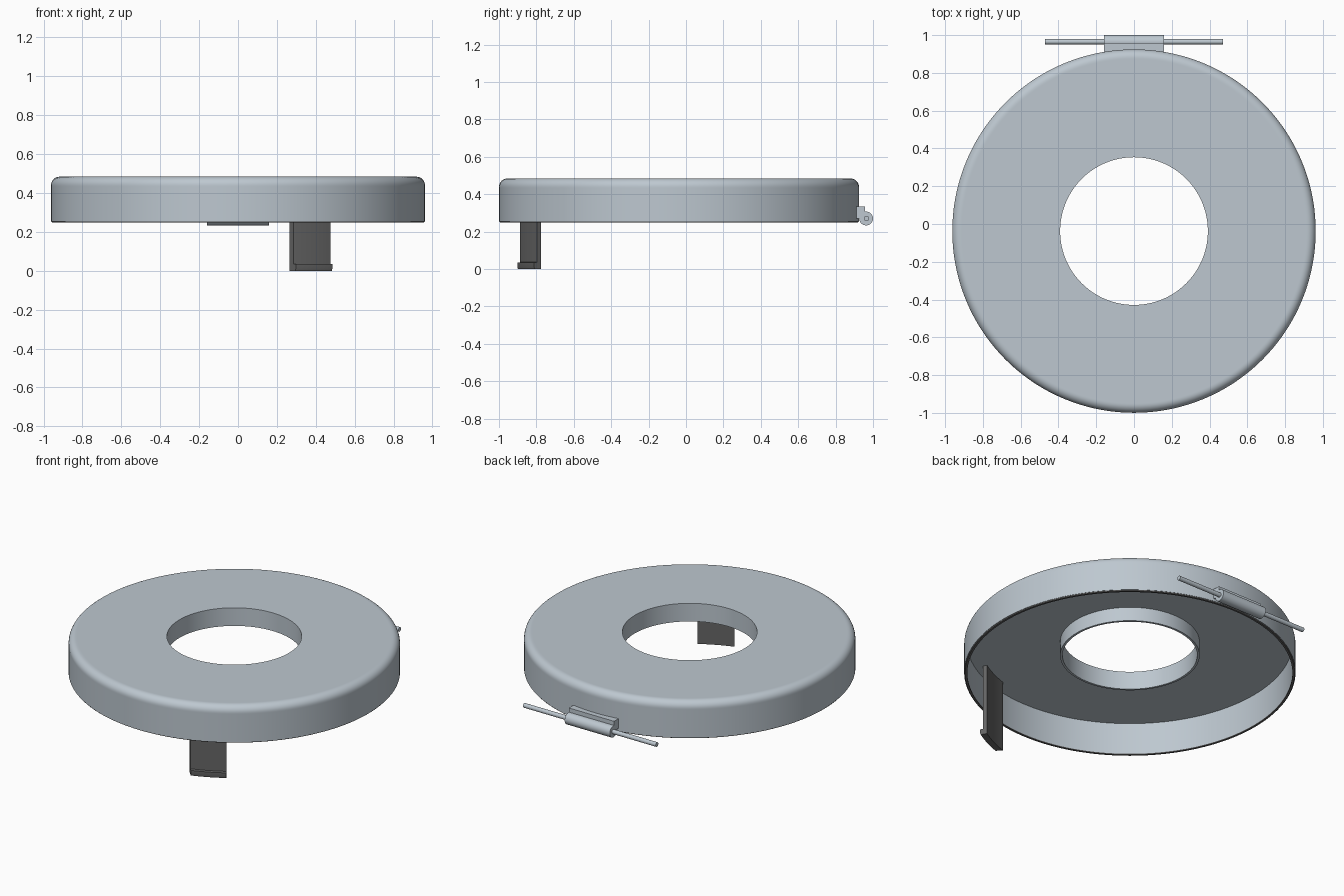
import bpy, bmesh, math
from mathutils import Vector

if "Cube" in bpy.data.objects:
    bpy.data.objects.remove(bpy.data.objects["Cube"])

CY = -0.0375  # centre of the ring in y


def material(name, rgb):
    m = bpy.data.materials.new(name)
    m.diffuse_color = (*rgb, 1)
    m.use_nodes = True
    m.node_tree.nodes["Principled BSDF"].inputs["Base Color"].default_value = m.diffuse_color
    return m


STEEL = material("blue_grey_metal", (0.51, 0.575, 0.63))
DARK = material("dark_grey_plastic", (0.13, 0.13, 0.13))


def finish(name, bm, mat, loc=(0, 0, 0)):
    bmesh.ops.recalc_face_normals(bm, faces=bm.faces)
    me = bpy.data.meshes.new(name)
    bm.to_mesh(me)
    bm.free()
    ob = bpy.data.objects.new(name, me)
    bpy.context.collection.objects.link(ob)
    ob.location = loc
    me.materials.append(mat)
    bpy.ops.object.select_all(action='DESELECT')
    ob.select_set(True)
    bpy.context.view_layer.objects.active = ob
    bpy.ops.object.shade_smooth_by_angle(angle=math.radians(30))
    return ob


def lathe(name, profile, mat, start, end, steps, loc, skew=0):
    """Sweep a closed (radius, z) profile between two angles in degrees.
    skew slants the start face, in degrees per unit of radius."""
    bm = bmesh.new()
    full = end - start >= 360
    r0 = min(r for r, z in profile)
    rings = []
    for i in range(steps if full else steps + 1):
        t = i / steps
        ring = []
        for r, z in profile:
            a = math.radians(start + (end - start) * t + skew * (r - r0) * (1 - t))
            ring.append(bm.verts.new((r * math.cos(a), r * math.sin(a), z)))
        rings.append(ring)
    n = len(profile)
    for i in range(steps):
        p, q = rings[i], rings[(i + 1) % len(rings)]
        for j in range(n):
            k = (j + 1) % n
            bm.faces.new((p[j], q[j], q[k], p[k]))
    if not full:
        bm.faces.new(rings[0])
        bm.faces.new(rings[-1])
    return finish(name, bm, mat, loc)


def extrude_x(name, profile, x0, x1, mat):
    """Extrude a closed (y, z) profile along x."""
    bm = bmesh.new()
    f = bm.faces.new([bm.verts.new((x0, y, z)) for y, z in profile])
    ext = bmesh.ops.extrude_face_region(bm, geom=[f])
    vs = [v for v in ext["geom"] if isinstance(v, bmesh.types.BMVert)]
    bmesh.ops.translate(bm, verts=vs, vec=Vector((x1 - x0, 0, 0)))
    return finish(name, bm, mat)


def circle(cy, cz, r, n):
    return [(cy + r * math.cos(2 * math.pi * i / n), cz + r * math.sin(2 * math.pi * i / n))
            for i in range(n)]


# Hollow ring cover: thin outer wall, rounded top edge, short inner collar
R, TOP, BOT, UNDER, F = 0.962, 0.484, 0.254, 0.457, 0.045
fillet = [(R - F + F * math.cos(t * math.pi / 16), TOP - F + F * math.sin(t * math.pi / 16))
          for t in range(9)]
profile = ([(0.391, 0.368), (0.405, 0.368), (0.405, UNDER), (0.946, UNDER),
            (0.946, BOT), (R, BOT)]
           + [(R, TOP - F - 0.006)] + fillet + [(R - F - 0.006, TOP), (0.391, TOP)])
lathe("ring_cover", profile, STEEL, 0, 360, 144, (0, CY, 0))

# Dark seal around the bottom rim
lathe("rim_seal", [(0.944, BOT), (0.944, 0.248), (0.957, 0.248), (0.960, BOT)],
      DARK, 0, 360, 144, (0, CY, 0))

# Latch clip: curved plate with an outward foot, hanging inside the front rim
clip = [(0.873, 0), (0.912, 0), (0.915, 0.01), (0.915, 0.034), (0.898, 0.036),
        (0.898, 0.46), (0.873, 0.46)]
lathe("latch_clip", clip, DARK, -90 + 17.7, -90 + 32, 12, (0, CY + 0.0015, 0), skew=30)

# Hinge at the back: mounting block, barrel and long pin
HY, HZ = 0.963, 0.270
extrude_x("hinge_block", [(0.905, HZ), (HY - 0.006, HZ), (HY - 0.006, 0.333), (0.905, 0.333)],
          -0.16, 0.16, STEEL)
extrude_x("hinge_barrel", circle(HY, HZ, 0.037, 40), -0.16, 0.16, STEEL)
extrude_x("hinge_pin", circle(HY + 0.002, HZ, 0.014, 24), -0.47, 0.47, STEEL)
